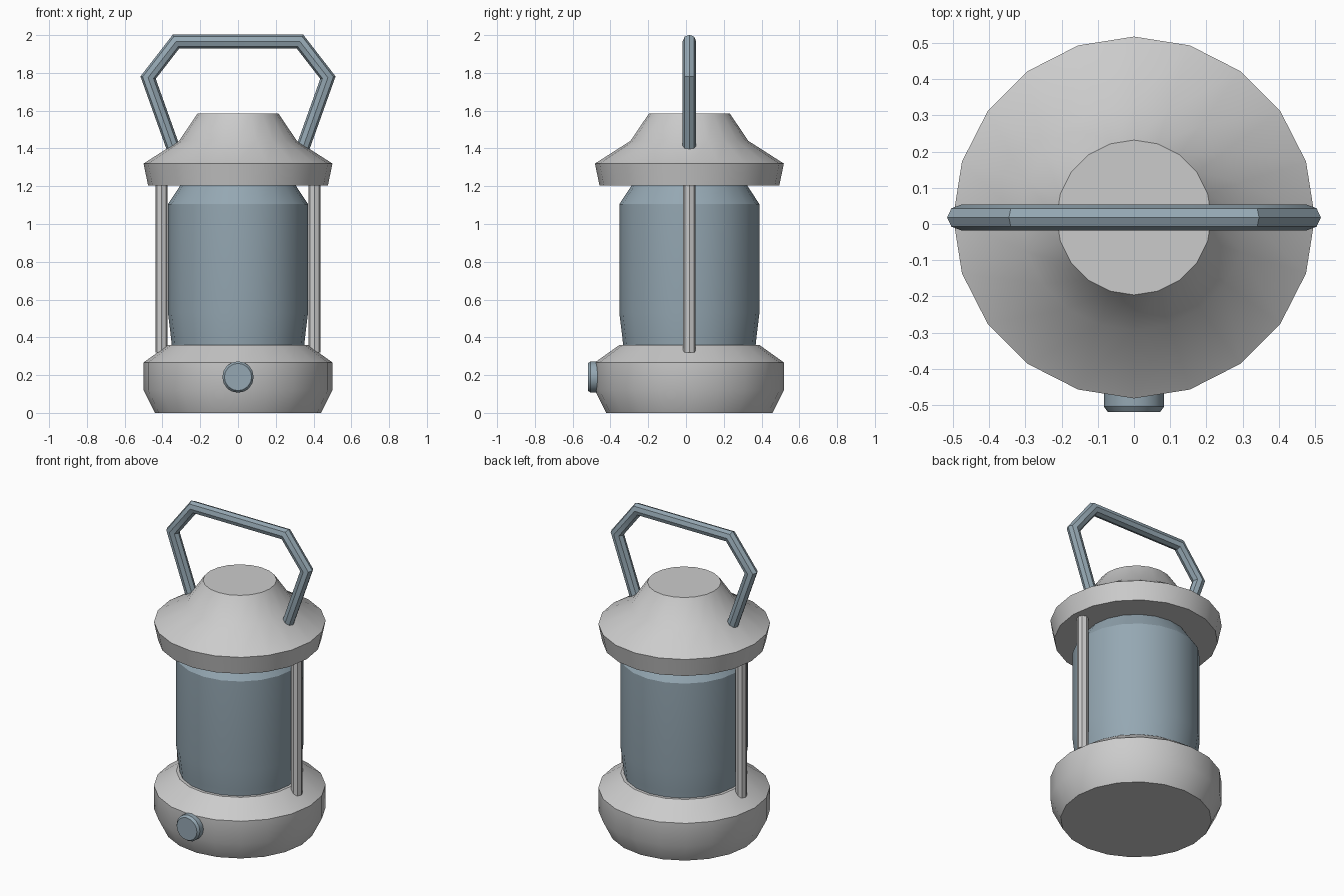
import bpy, bmesh, math
from mathutils import Vector, Matrix

if "Cube" in bpy.data.objects:
    bpy.data.objects.remove(bpy.data.objects["Cube"])

CY = 0.018  # the body axis sits slightly behind centre, balancing the button

slate = bpy.data.materials.new("slate")
slate.diffuse_color = (0.30, 0.39, 0.45, 1)
slate.use_nodes = True
slate.node_tree.nodes["Principled BSDF"].inputs["Base Color"].default_value = slate.diffuse_color


def loft(name, rings, mat=None):
    """Skin a list of equal-length point rings and cap both ends."""
    bm = bmesh.new()
    loops = [[bm.verts.new(p) for p in ring] for ring in rings]
    n = len(loops[0])
    for a, b in zip(loops, loops[1:]):
        for i in range(n):
            j = (i + 1) % n
            bm.faces.new((a[i], a[j], b[j], b[i]))
    bm.faces.new(loops[0][::-1])
    bm.faces.new(loops[-1])
    bmesh.ops.recalc_face_normals(bm, faces=bm.faces)
    me = bpy.data.meshes.new(name)
    bm.to_mesh(me)
    bm.free()
    ob = bpy.data.objects.new(name, me)
    bpy.context.collection.objects.link(ob)
    if mat:
        me.materials.append(mat)
    bpy.ops.object.select_all(action='DESELECT')
    ob.select_set(True)
    bpy.context.view_layer.objects.active = ob
    bpy.ops.object.shade_smooth_by_angle(angle=math.radians(30))
    return ob


def lathe(name, profile, n=20, mat=None, frame=Matrix.Translation((0, CY, 0))):
    """Revolve (radius, height) points round the frame's z axis."""
    rings = [[frame @ Vector((r * math.cos(k * math.tau / n),
                              r * math.sin(k * math.tau / n), z))
              for k in range(n)] for r, z in profile]
    return loft(name, rings, mat)


def tube(name, path, radius, n=8, mat=None):
    """Mitred tube along a path lying in the xz plane."""
    pts = [Vector((x, CY, z)) for x, z in path]
    rings = []
    for i, p in enumerate(pts):
        d_in = (p - pts[max(i - 1, 0)]).normalized()
        d_out = (pts[min(i + 1, len(pts) - 1)] - p).normalized()
        tangent = (d_in + d_out).normalized()
        side = Vector((-tangent.z, 0, tangent.x))
        seg = d_out if i == 0 else d_in
        stretch = 1 / max(tangent.dot(seg), 0.3)
        rings.append([p + Vector((0, radius * math.cos(k * math.tau / n), 0))
                      + side * radius * stretch * math.sin(k * math.tau / n)
                      for k in range(n)])
    return loft(name, rings, mat)


# body
lathe("base", [(0.44, 0), (0.5, 0.12), (0.5, 0.267), (0.37, 0.36)])
lathe("glass", [(0.35, 0.35), (0.355, 0.40), (0.371, 0.53), (0.371, 1.105),
                (0.305, 1.205)], mat=slate)
lathe("cap", [(0.476, 1.203), (0.5, 1.32), (0.312, 1.44), (0.214, 1.585)])

# side posts
for side, s in (("left", -1), ("right", 1)):
    lathe(side + "_post", [(0.033, 0.32), (0.033, 1.23)], n=8,
          frame=Matrix.Translation((0.405 * s, CY, 0)))

# carrying handle
half = [(0.342, 1.40), (0.476, 1.775), (0.328, 1.966)]
tube("handle", half + [(-x, z) for x, z in reversed(half)], 0.036, mat=slate)

# front button, facing -y
lathe("button", [(0.083, 0), (0.083, 0.065), (0.072, 0.08)], n=16, mat=slate,
      frame=Matrix.Translation((0, -0.44, 0.19)) @ Matrix.Rotation(math.pi / 2, 4, 'X'))
